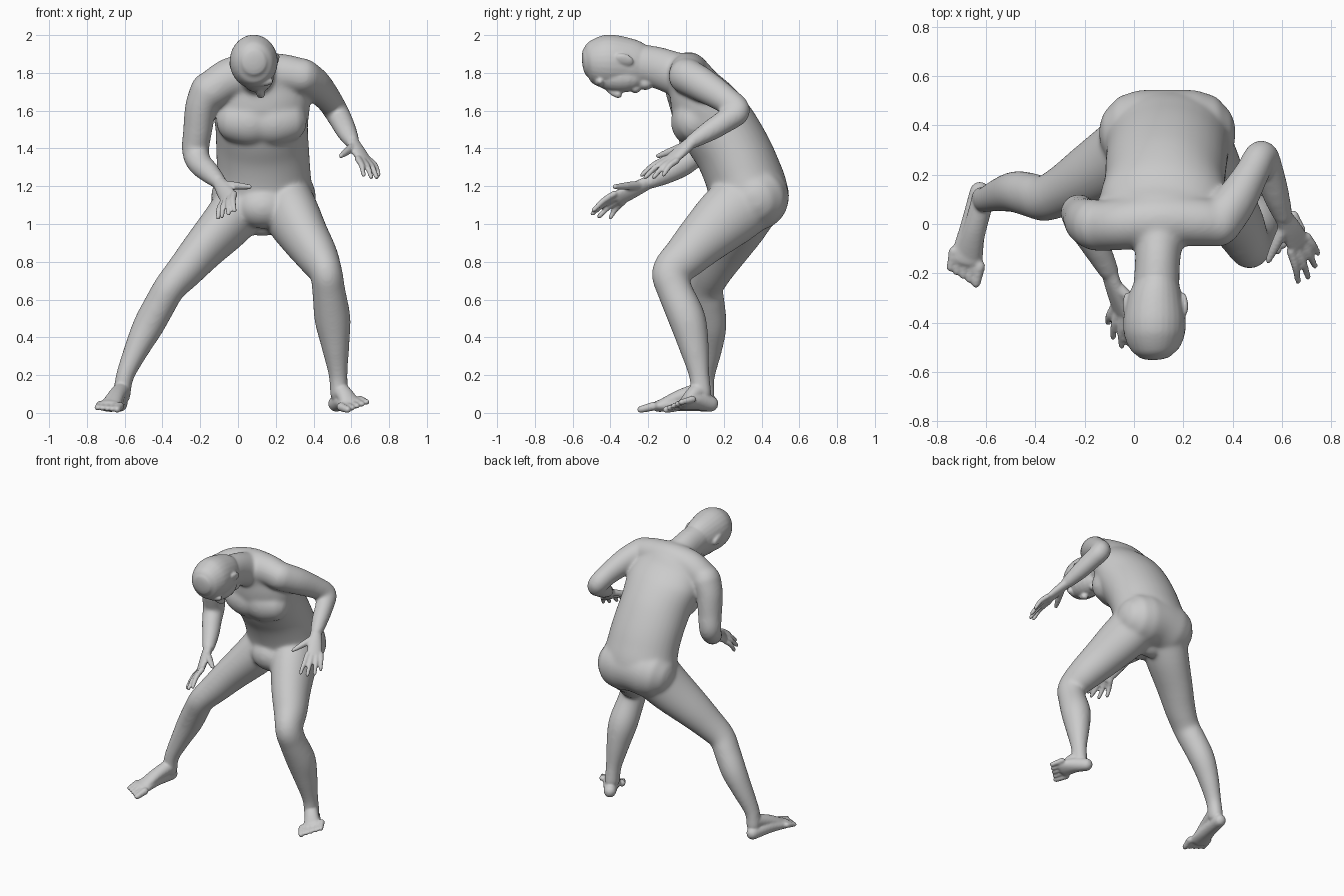
import bpy, bmesh, math
from mathutils import Vector, Matrix

V = Vector
parts = []


def add_object(name, bm):
    bmesh.ops.recalc_face_normals(bm, faces=bm.faces)
    me = bpy.data.meshes.new(name)
    bm.to_mesh(me)
    bm.free()
    ob = bpy.data.objects.new(name, me)
    bpy.context.collection.objects.link(ob)
    parts.append(ob)
    return ob


def spline(rings, sub=5):
    """Smooth (Catmull-Rom) resampling of x, y, z, width, depth rows."""
    p = [rings[0]] + list(rings) + [rings[-1]]
    out = []
    for i in range(1, len(p) - 2):
        for s in range(sub):
            t = s / sub
            out.append([0.5 * (2 * b + (c - a) * t + (2 * a - 5 * b + 4 * c - d) * t * t
                               + (3 * b - a - 3 * c + d) * t ** 3)
                        for a, b, c, d in zip(*p[i - 1:i + 3])])
    out.append(list(rings[-1]))
    return out


def tube(name, rings, ref=(1, 0, 0), n=20, bulge=1.0):
    """Elliptical loft with rounded ends; ref is the width direction."""
    rows = spline(rings)
    pts = [V(r[:3]) for r in rows]
    frames = []
    for i, r in enumerate(rows):
        t = (pts[min(i + 1, len(pts) - 1)] - pts[max(i - 1, 0)]).normalized()
        u = V(ref) - t * t.dot(V(ref))
        u.normalize()
        frames.append((pts[i], t, u, t.cross(u), r[3], r[4]))

    def cap(f, sign):
        c, t, u, w, a, b = f
        k = min(a, b) * bulge
        return [(c + t * sign * k * math.sin(g), t, u, w, a * math.cos(g), b * math.cos(g))
                for g in (0.5, 1.0, 1.35)]
    frames = cap(frames[0], -1)[::-1] + frames + cap(frames[-1], 1)
    bm = bmesh.new()
    loops = [[bm.verts.new(c + u * a * math.cos(2 * math.pi * k / n) + w * b * math.sin(2 * math.pi * k / n))
              for k in range(n)] for c, t, u, w, a, b in frames]
    for l0, l1 in zip(loops, loops[1:]):
        for k in range(n):
            bm.faces.new((l0[k], l0[(k + 1) % n], l1[(k + 1) % n], l1[k]))
    bm.faces.new(loops[0][::-1])
    bm.faces.new(loops[-1])
    return add_object(name, bm)


def ball(name, loc, size, rot_x=0, rot_y=0):
    bm = bmesh.new()
    m = (Matrix.Translation(loc) @ Matrix.Rotation(rot_y, 4, 'Y') @ Matrix.Rotation(rot_x, 4, 'X')
         @ Matrix.Diagonal((*size, 1)))
    bmesh.ops.create_uvsphere(bm, u_segments=20, v_segments=12, radius=1, matrix=m)
    return add_object(name, bm)


def hand(name, wrist, index, little, tips, thumb):
    wrist, index, little, thumb = V(wrist), V(index), V(little), V(thumb)
    across = (little - index).normalized()
    mid = (index + little) / 2
    normal = across.cross(mid - wrist).normalized()
    if normal.z < 0:
        normal = -normal
    tube(name + "_palm", [(*wrist, .036, .03), (*wrist.lerp(mid, .5), .046, .027),
                          (*mid, .05, .02)], across)
    for i, tip in enumerate(tips):
        k = index.lerp(little, i / 3)
        bend = k.lerp(V(tip), .5) + normal * .01
        tube(name + "_finger", [(*k, .017, .017), (*bend, .015, .015), (*tip, .0115, .0115)], across, 10)
    base = wrist.lerp(index, .25)
    tube(name + "_thumb", [(*base, .024, .024), (*base.lerp(thumb, .55), .02, .02),
                           (*thumb, .0125, .0125)], (0, 0, 1), 10)


def foot(name, ankle, heel, big, little):
    ankle, heel, big, little = V(ankle), V(heel), V(big), V(little)
    across = little - big
    mid = (big + little) / 2
    back = (heel - mid).normalized()
    pad = mid + back * .065 + V((0, 0, .008))
    tube(name + "_sole", [(*heel, .04, .042), (*(heel.lerp(pad, .5) + V((0, 0, .012))), .05, .044),
                          (*pad, .066, .03)], across)
    tube(name + "_instep", [(*ankle, .045, .05), (*(ankle.lerp(pad, .5) + V((0, 0, .01))), .046, .038),
                            (*pad, .055, .025)], across)
    for i in range(5):
        tip = big.lerp(little, i / 4)
        r = .018 if i == 0 else .0145
        tube(name + "_toe", [(*(tip + back * .07 + V((0, 0, .012))), r * 1.3, r * 1.3), (*tip, r, r)], across, 10)


def fuse(name, voxel, rounds, swell):
    """Join the collected parts into one relaxed skin."""
    bpy.ops.object.select_all(action='DESELECT')
    for ob in parts:
        ob.select_set(True)
    bpy.context.view_layer.objects.active = parts[0]
    bpy.ops.object.join()
    body = bpy.context.view_layer.objects.active
    body.name = name
    skin = body.modifiers.new("skin", 'REMESH')
    skin.mode = 'VOXEL'
    skin.voxel_size = voxel
    relax = body.modifiers.new("relax", 'SMOOTH')
    relax.factor = .5
    relax.iterations = rounds
    grow = body.modifiers.new("grow", 'DISPLACE')
    grow.mid_level = 0
    grow.strength = swell
    for m in ("skin", "relax", "grow"):
        bpy.ops.object.modifier_apply(modifier=m)
    parts[:] = [body]


# Torso, leaning forward from the hips
tube("torso", [(.13, .31, 1.0, .10, .06), (.13, .325, 1.07, .21, .155), (.135, .335, 1.15, .25, .2),
               (.135, .295, 1.28, .243, .198), (.13, .24, 1.4, .24, .195), (.125, .165, 1.52, .24, .195),
               (.12, .085, 1.65, .255, .17), (.11, .035, 1.75, .22, .125)], n=32)
tube("shoulders", [(-.15, -.01, 1.7, .095, .095), (-.04, 0, 1.77, .1, .105), (.1, .015, 1.79, .105, .115),
                   (.25, .01, 1.795, .095, .098), (.34, 0, 1.78, .088, .088)], (0, 1, 0))
tube("chest", [(-.01, .04, 1.545, .1, .11), (.06, .03, 1.54, .105, .12), (.125, .035, 1.545, .1, .115),
               (.19, .03, 1.54, .105, .12), (.26, .04, 1.545, .1, .11)], (0, 1, 0))
tube("buttocks", [(.03, .37, 1.14, .168, .17), (.135, .375, 1.15, .165, .165), (.24, .37, 1.14, .168, .17)],
     (0, 1, 0), 28)
ball("groin", (.13, .205, 1.09), (.14, .115, .11))
tube("neck", [(.1, .03, 1.76, .13, .115), (.1, -.07, 1.8, .095, .108), (.095, -.16, 1.83, .086, .105),
              (.09, -.27, 1.85, .09, .1)])

# Limbs
tube("left_arm", [(.34, 0, 1.785, .088, .09), (.41, .09, 1.735, .08, .085), (.475, .2, 1.665, .065, .07),
                  (.517, .275, 1.6, .06, .062), (.545, .215, 1.55, .056, .058), (.575, .12, 1.49, .05, .05),
                  (.605, .03, 1.435, .036, .034)])
tube("right_arm", [(-.155, -.005, 1.71, .092, .1), (-.195, .01, 1.62, .08, .09), (-.213, .03, 1.5, .072, .078),
                   (-.225, .045, 1.39, .067, .068), (-.205, -.005, 1.325, .061, .06),
                   (-.155, -.09, 1.275, .053, .053), (-.1, -.195, 1.222, .037, .035)])
tube("left_leg", [(.25, .32, 1.12, .14, .17), (.29, .22, 1.04, .14, .165), (.355, .1, .93, .122, .138),
                  (.42, 0, .83, .104, .114), (.465, -.08, .745, .082, .096), (.48, -.06, .65, .082, .088),
                  (.5, .005, .5, .09, .093), (.515, .04, .36, .07, .076), (.53, .07, .2, .045, .05),
                  (.535, .08, .1, .044, .052)], n=24)
tube("right_leg", [(.02, .32, 1.1, .14, .17), (-.06, .27, 1, .128, .155), (-.18, .2, .87, .107, .128),
                   (-.28, .14, .755, .092, .103), (-.36, .105, .665, .08, .088), (-.41, .115, .58, .079, .085),
                   (-.475, .13, .46, .077, .08), (-.54, .12, .33, .06, .065), (-.6, .1, .19, .043, .048),
                   (-.615, .1, .09, .042, .05)], n=24)
fuse("trunk_and_limbs", .01, 22, .005)

# Head, face turned down
tube("head", [(.085, -.53, 1.858, .07, .075), (.084, -.505, 1.86, .098, .108), (.083, -.455, 1.86, .12, .133),
              (.083, -.4, 1.86, .126, .141), (.085, -.33, 1.852, .117, .136), (.09, -.27, 1.838, .1, .128),
              (.092, -.215, 1.82, .078, .105)], n=28, bulge=.27)
ball("face", (.103, -.345, 1.775), (.085, .14, .078))
ball("chin", (.112, -.215, 1.745), (.045, .04, .035))
ball("mouth", (.113, -.268, 1.717), (.036, .026, .024))
tube("nose", [(.108, -.425, 1.728, .012, .012), (.116, -.39, 1.7, .015, .018), (.121, -.358, 1.684, .023, .018)])
ball("brow", (.103, -.455, 1.755), (.085, .028, .028))
ball("ear", (.202, -.325, 1.87), (.014, .05, .03), -.35, .3)
ball("ear", (-.03, -.325, 1.845), (.014, .05, .03), -.35, -.1)

# Hands and feet
hand("left_hand", (.605, .03, 1.435), (.635, -.11, 1.345), (.7, -.05, 1.335),
     [(.665, -.232, 1.26), (.705, -.215, 1.248), (.733, -.17, 1.248), (.745, -.118, 1.262)], (.545, -.147, 1.36))
hand("right_hand", (-.1, -.195, 1.222), (-.02, -.38, 1.16), (-.08, -.335, 1.115),
     [(-.018, -.49, 1.072), (-.05, -.495, 1.055), (-.085, -.46, 1.04), (-.105, -.4, 1.035)], (.062, -.378, 1.197))
foot("left_foot", (.535, .075, .12), (.518, .13, .048), (.58, -.105, .017), (.682, -.025, .057))
foot("right_foot", (-.612, .1, .12), (-.625, .13, .049), (-.64, -.24, .018), (-.745, -.178, .028))
fuse("body", .0075, 4, .001)
bpy.ops.object.shade_smooth()
